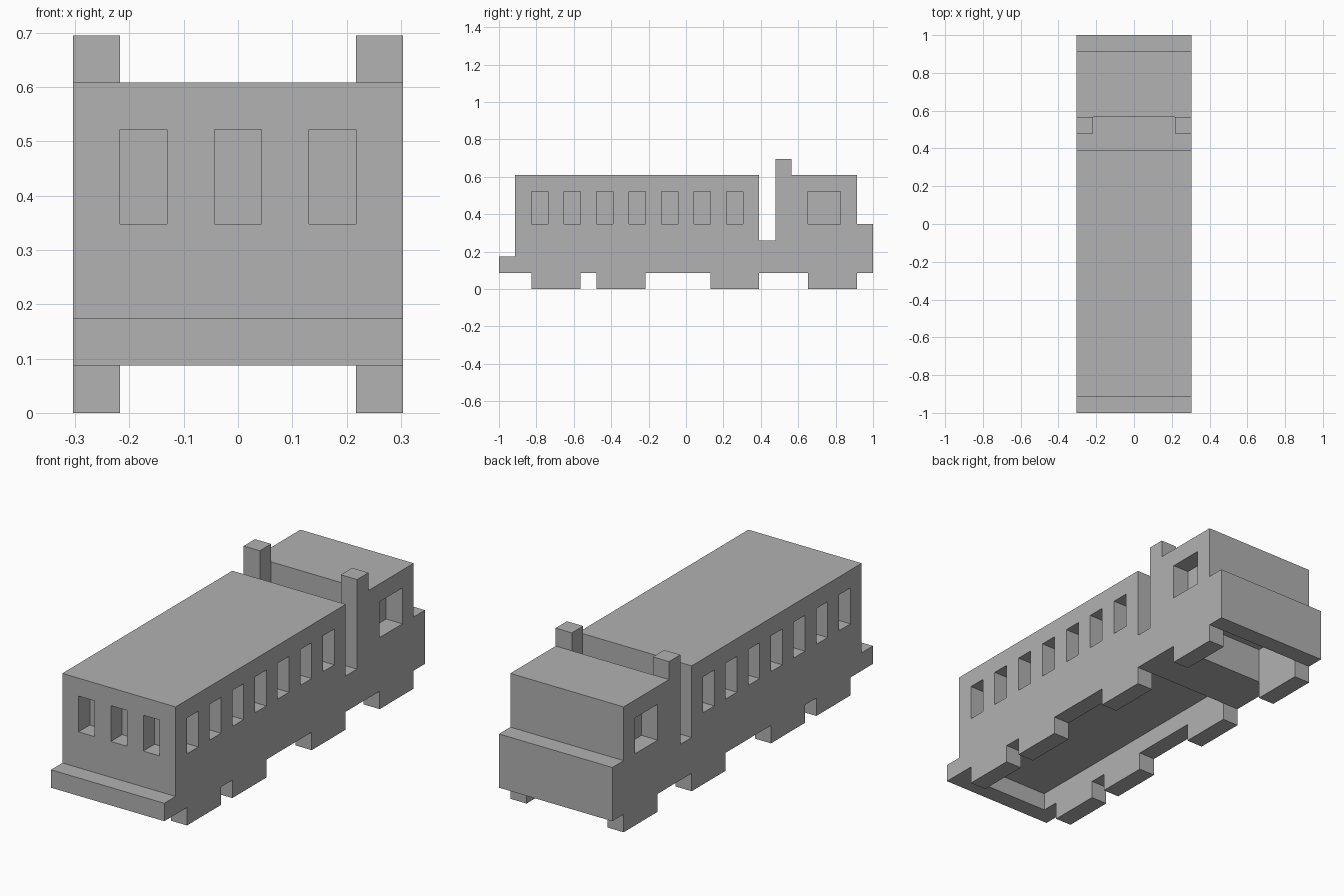
import bpy
import bmesh

U = 2 / 23          # one building block; all sizes below are in blocks
HALF = 3.5          # half the vehicle width

cube = bpy.data.objects.get("Cube")
if cube:
    bpy.data.objects.remove(cube, do_unlink=True)

grey = bpy.data.materials.new("plain grey")
grey.use_nodes = True
colour = (0.445, 0.445, 0.445, 1)
grey.diffuse_color = colour
grey.node_tree.nodes["Principled BSDF"].inputs["Base Color"].default_value = colour


def finish(name, bm):
    bmesh.ops.recalc_face_normals(bm, faces=bm.faces)
    bmesh.ops.scale(bm, vec=(U, U, U), verts=bm.verts)
    mesh = bpy.data.meshes.new(name)
    bm.to_mesh(mesh)
    bm.free()
    mesh.materials.append(grey)
    obj = bpy.data.objects.new(name, mesh)
    bpy.context.collection.objects.link(obj)
    return obj


def boxes(name, spans):
    """One object from boxes given as (x range, y range, z range)."""
    bm = bmesh.new()
    for span in spans:
        verts = bmesh.ops.create_cube(bm, size=1)["verts"]
        for v in verts:
            for axis, (low, high) in enumerate(span):
                v.co[axis] = high if v.co[axis] > 0 else low
    return finish(name, bm)


def carve(target, name, spans):
    cutter = boxes(name, spans)
    cutter.hide_render = True
    cutter.hide_set(True)
    cutter.display_type = 'WIRE'
    mod = target.modifiers.new(name, 'BOOLEAN')
    mod.operation = 'DIFFERENCE'
    mod.solver = 'EXACT'
    mod.object = cutter
    bpy.context.view_layer.update()
    # Bake the cut into the mesh and drop the cutter
    result = bpy.data.meshes.new_from_object(
        target.evaluated_get(bpy.context.evaluated_depsgraph_get()))
    target.modifiers.clear()
    target.data = result
    bpy.data.objects.remove(cutter, do_unlink=True)


# Body: side profile extruded across the width
profile = [(-11.5, 1), (-11.5, 2), (-10.5, 2), (-10.5, 7), (4.5, 7), (4.5, 3),
           (6.5, 3), (6.5, 7), (10.5, 7), (10.5, 4), (11.5, 4), (11.5, 1)]
bm = bmesh.new()
side = bm.faces.new([bm.verts.new((-HALF, y, z)) for y, z in profile])
ext = bmesh.ops.extrude_face_region(bm, geom=[side])["geom"]
bmesh.ops.translate(bm, vec=(2 * HALF, 0, 0),
                    verts=[g for g in ext if isinstance(g, bmesh.types.BMVert)])
body = finish("body", bm)

# Recessed windows, one block deep
pane = (4, 6)
sides = [(2.5, 4), (-4, -2.5)]
rows = [(-9.5 + 2 * i, -8.5 + 2 * i) for i in range(7)] + [(7.5, 9.5)]
carve(body, "side_windows", [(x, y, pane) for x in sides for y in rows])
carve(body, "front_windows",
      [((x - 0.5, x + 0.5), (-11, -9.5), pane) for x in (-2, 0, 2)])

# Hollows in the underside
inner = (-2.5, 2.5)
carve(body, "underside_hollows",
      [(inner, (-10.5, 4.5), (0, 2)), (inner, (7.5, 10.5), (0, 3))])

# Wheels and upright stacks on both sides
for label, x in (("left", (2.5, HALF)), ("right", (-HALF, -2.5))):
    for i, y in enumerate((-9.5, -5.5, 1.5, 7.5), 1):
        boxes(f"{label}_wheel_{i}", [(x, (y, y + 3), (0, 1))])
    boxes(f"{label}_stack", [(x, (5.5, 6.5), (3, 8))])
